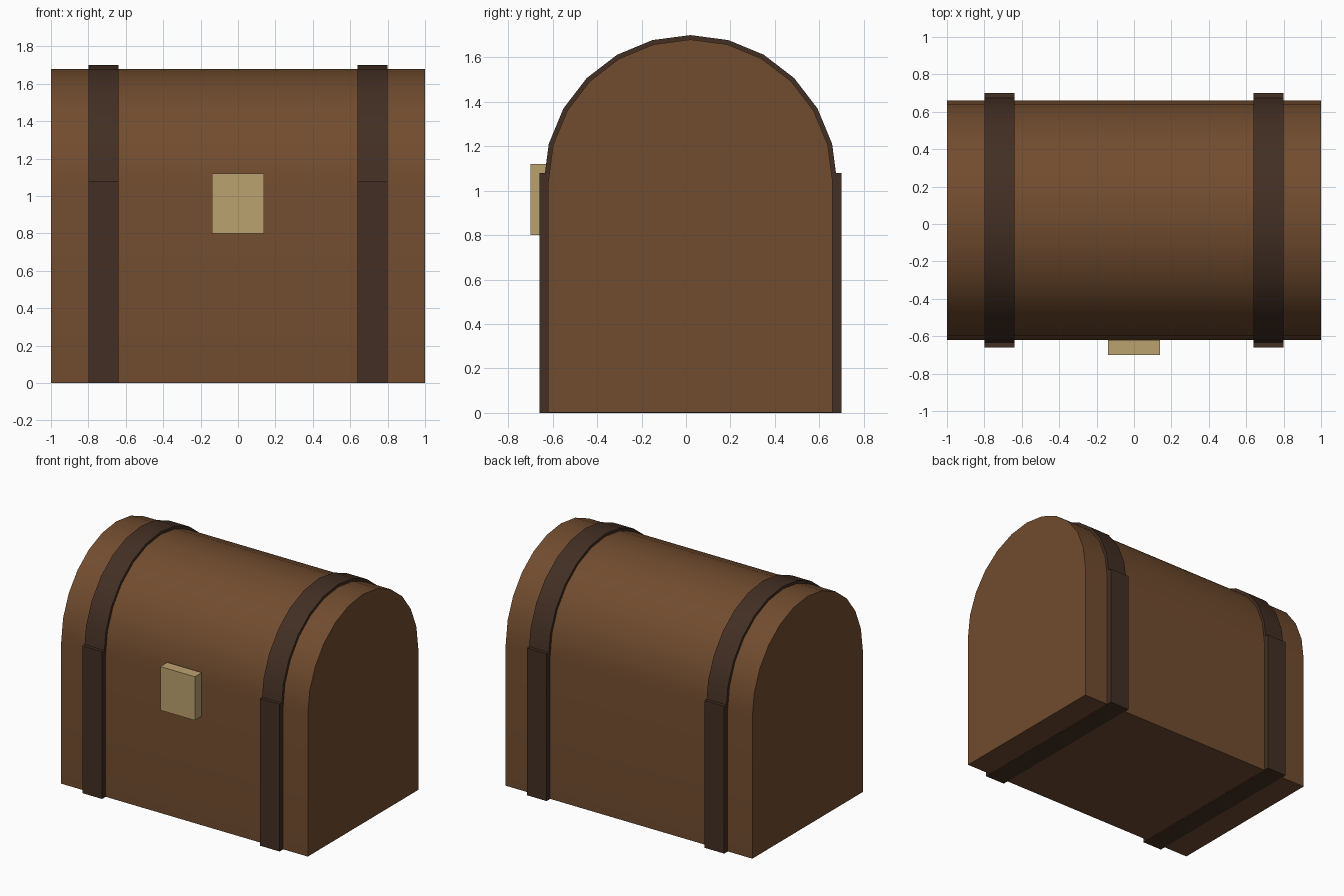
import bpy, bmesh, math

if "Cube" in bpy.data.objects:
    bpy.data.objects.remove(bpy.data.objects["Cube"])

CY, AXIS_Z = 0.02, 1.04      # centre line of the chest and of the lid arc


def material(name, color):
    m = bpy.data.materials.new(name)
    m.diffuse_color = (*color, 1)
    m.use_nodes = True
    m.node_tree.nodes["Principled BSDF"].inputs["Base Color"].default_value = m.diffuse_color
    return m


def prism(name, profile, x0, x1, mat):
    """Extrude a closed (y, z) profile along x."""
    bm = bmesh.new()
    face = bm.faces.new([bm.verts.new((x0, y, z)) for y, z in profile])
    ext = bmesh.ops.extrude_face_region(bm, geom=[face])
    verts = [g for g in ext["geom"] if isinstance(g, bmesh.types.BMVert)]
    bmesh.ops.translate(bm, verts=verts, vec=(x1 - x0, 0, 0))
    bmesh.ops.recalc_face_normals(bm, faces=bm.faces)
    me = bpy.data.meshes.new(name)
    bm.to_mesh(me)
    bm.free()
    me.materials.append(mat)
    ob = bpy.data.objects.new(name, me)
    bpy.context.collection.objects.link(ob)
    bpy.ops.object.select_all(action='DESELECT')
    ob.select_set(True)
    bpy.context.view_layer.objects.active = ob
    bpy.ops.object.shade_smooth_by_angle(angle=math.radians(30))
    return ob


def arc(radius, steps=12):
    return [(CY + radius * math.cos(math.pi * i / steps),
             AXIS_Z + radius * math.sin(math.pi * i / steps)) for i in range(steps + 1)]


def rect(y0, y1, z0, z1):
    return [(y0, z0), (y1, z0), (y1, z1), (y0, z1)]


wood = material("wood", (0.165, 0.072, 0.028))
leather = material("dark_strap", (0.055, 0.028, 0.017))
brass = material("brass", (0.50, 0.36, 0.16))

# Chest body with rounded lid (bottom lifted a hair so the straps show cleanly)
prism("chest_body", arc(0.64) + [(CY - 0.64, 0.001), (CY + 0.64, 0.001)], -1, 1, wood)

# Straps: thick lower band plus thinner band over the lid
for side, x0 in (("left", -0.80), ("right", 0.64)):
    prism(f"{side}_lower_strap", rect(CY - 0.68, CY + 0.68, 0, 1.08), x0, x0 + 0.16, leather)
    prism(f"{side}_lid_strap", arc(0.66), x0, x0 + 0.16, leather)

# Front latch plate
prism("latch", rect(-0.70, -0.62, 0.80, 1.12), -0.14, 0.14, brass)
